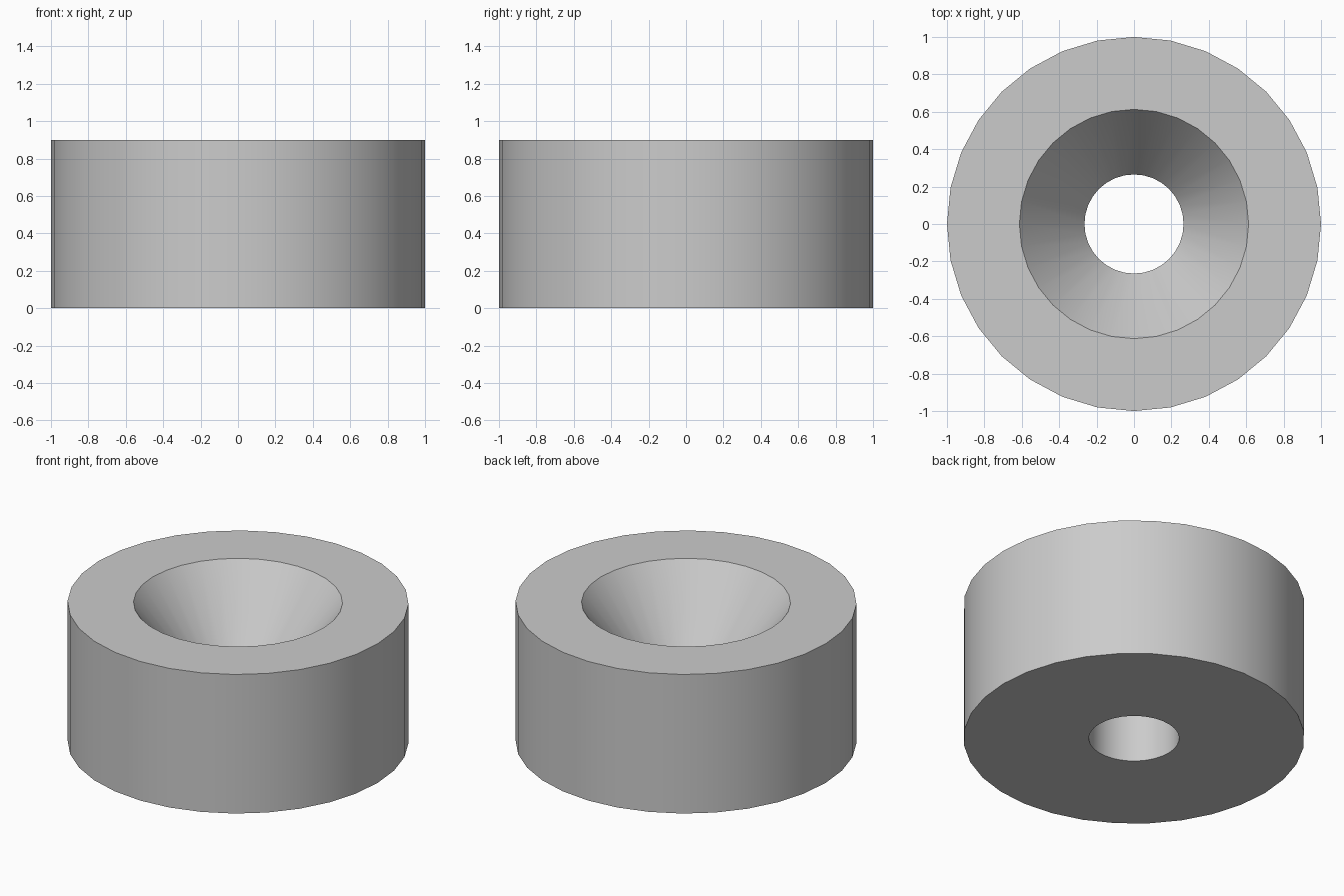
import bpy
import bmesh
from math import cos, sin, tau, radians

cube = bpy.data.objects.get("Cube")
if cube:
    bpy.data.objects.remove(cube, do_unlink=True)

SEGMENTS = 32
OUTER, SINK, BORE = 1.0, 0.613, 0.265
HEIGHT, SINK_FLOOR = 0.9, 0.45

# Plain grey material
grey = bpy.data.materials.new("light grey")
grey.use_nodes = True
colour = (0.6, 0.6, 0.6, 1)
grey.diffuse_color = colour
grey.node_tree.nodes["Principled BSDF"].inputs["Base Color"].default_value = colour

# Closed section: outer wall, top face, countersink, straight bore, bottom face
profile = [(OUTER, 0), (OUTER, HEIGHT), (SINK, HEIGHT),
           (BORE, SINK_FLOOR), (BORE, 0)]

# Revolve the section around z
bm = bmesh.new()
rings = []
for r, z in profile:
    rings.append([bm.verts.new((r * cos(tau * i / SEGMENTS),
                                r * sin(tau * i / SEGMENTS), z))
                  for i in range(SEGMENTS)])
for k, low in enumerate(rings):
    high = rings[(k + 1) % len(rings)]
    for i in range(SEGMENTS):
        j = (i + 1) % SEGMENTS
        bm.faces.new((low[i], low[j], high[j], high[i]))
bmesh.ops.recalc_face_normals(bm, faces=bm.faces)

mesh = bpy.data.meshes.new("countersunk_spacer")
bm.to_mesh(mesh)
bm.free()
mesh.materials.append(grey)
spacer = bpy.data.objects.new("countersunk_spacer", mesh)
bpy.context.collection.objects.link(spacer)

# Smooth round walls with crisp rims
bpy.ops.object.select_all(action='DESELECT')
spacer.select_set(True)
bpy.context.view_layer.objects.active = spacer
bpy.ops.object.shade_smooth_by_angle(angle=radians(30))
